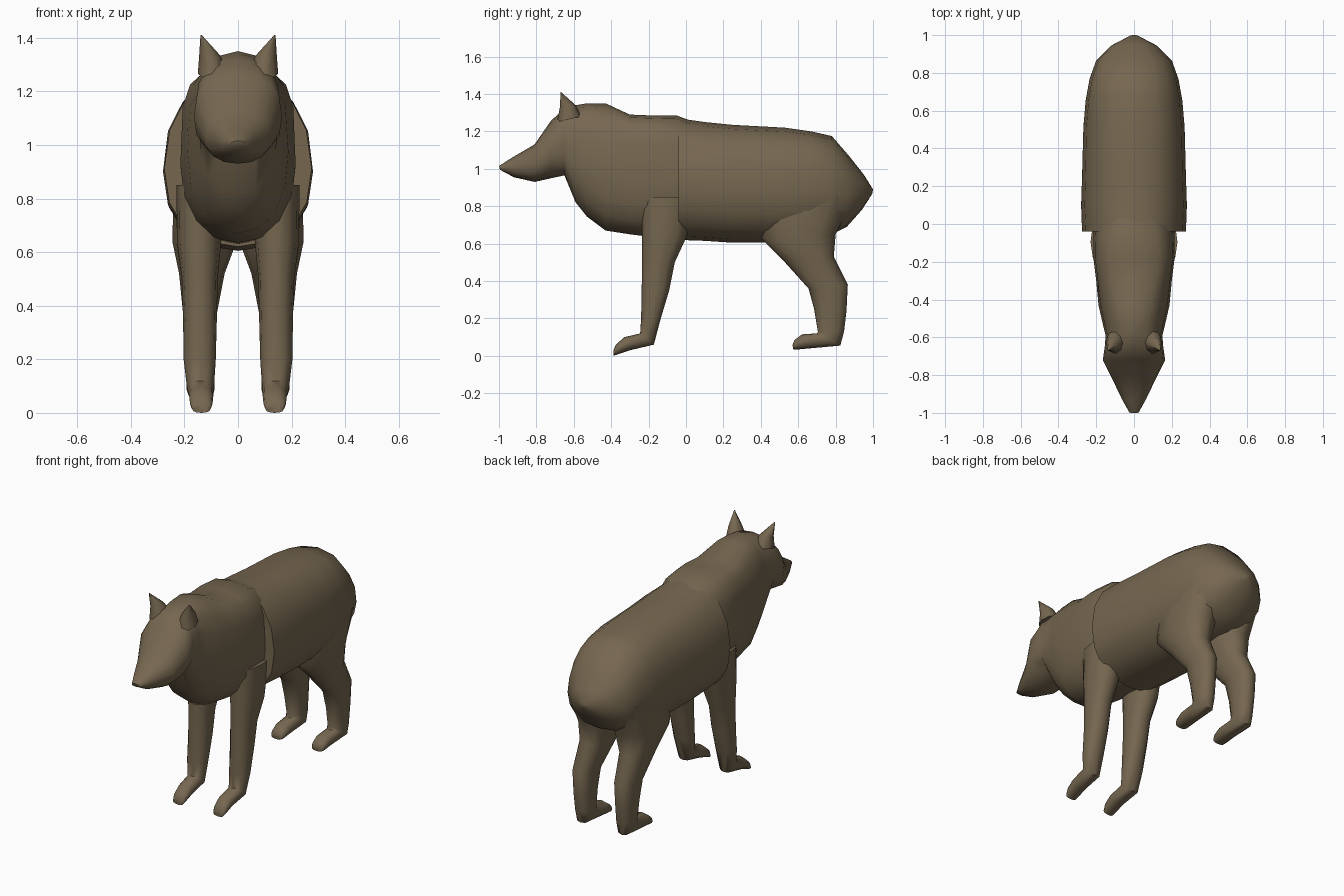
import bpy, bmesh, math

fur = bpy.data.materials.new("brown fur")
fur.diffuse_color = (0.18, 0.135, 0.08, 1)


def power(v, e):
    return math.copysign(abs(v) ** (2 / e), v)


def loft(name, rings, sides=16, mirror=False, low_e=2.3, angle=60):
    """Loft rings given as side-view edge points a and b plus width data:
    (ya, za, yb, zb, x_centre, half_width, widest_fraction, roundness)"""
    bm = bmesh.new()
    loops = []
    for ya, za, yb, zb, xc, hw, w, e in rings:
        loop = []
        for i in range(sides):
            t = 2 * math.pi * i / sides
            c, s = math.cos(t), math.sin(t)
            ex = e if c > 0 else low_e
            c, s = power(c, ex), power(s, ex)
            f = w - c * (w if c > 0 else 1 - w)
            loop.append(bm.verts.new((xc + hw * s, ya + (yb - ya) * f, za + (zb - za) * f)))
        loops.append(loop)
    for p, q in zip(loops, loops[1:]):
        for i in range(sides):
            j = (i + 1) % sides
            bm.faces.new((p[i], p[j], q[j], q[i]))
    bm.faces.new(loops[0])
    bm.faces.new(loops[-1])
    bmesh.ops.recalc_face_normals(bm, faces=bm.faces)
    me = bpy.data.meshes.new(name)
    bm.to_mesh(me)
    bm.free()
    me.materials.append(fur)
    ob = bpy.data.objects.new(name, me)
    bpy.context.collection.objects.link(ob)
    bpy.ops.object.select_all(action='DESELECT')
    ob.select_set(True)
    bpy.context.view_layer.objects.active = ob
    bpy.ops.object.shade_smooth_by_angle(angle=math.radians(angle))
    if mirror:
        ob.modifiers.new("mirror", 'MIRROR')
    return ob


# Head, neck, chest and shoulders
loft("head_and_chest", [
    (-1.00, 1.015, -0.995, 0.995, 0, 0.025, .5, 2),
    (-0.93, 1.06, -0.92, 0.955, 0, 0.065, .5, 2),
    (-0.81, 1.13, -0.81, 0.93, 0, 0.12, .5, 2.2),
    (-0.72, 1.26, -0.72, 0.95, 0, 0.165, .5, 2.4),
    (-0.65, 1.32, -0.65, 0.965, 0, 0.155, .5, 2.8),
    (-0.59, 1.34, -0.59, 0.82, 0, 0.15, .5, 2.6),
    (-0.53, 1.35, -0.53, 0.745, 0, 0.165, .5, 2.5),
    (-0.43, 1.35, -0.43, 0.67, 0, 0.188, .55, 2.5),
    (-0.30, 1.29, -0.30, 0.65, 0, 0.20, .55, 3.5),
    (-0.18, 1.285, -0.18, 0.635, 0, 0.215, .55, 3.8),
    (-0.05, 1.285, -0.05, 0.63, 0, 0.215, .55, 3.2),
    (0.10, 1.23, 0.10, 0.65, 0, 0.20, .55, 2.3),
])

# Barrel and rump
loft("rear_body", [
    (-0.04, 1.27, -0.04, 0.62, 0, 0.275, .55, 2.1),
    (0.10, 1.25, 0.10, 0.615, 0, 0.28, .55, 2.3),
    (0.25, 1.235, 0.25, 0.605, 0, 0.275, .55, 2.4),
    (0.53, 1.22, 0.50, 0.605, 0, 0.268, .55, 2.5),
    (0.67, 1.20, 0.64, 0.62, 0, 0.256, .55, 2.5),
    (0.78, 1.175, 0.76, 0.64, 0, 0.235, .55, 2.4),
    (0.875, 1.065, 0.86, 0.69, 0, 0.20, .55, 2.3),
    (0.95, 0.97, 0.94, 0.78, 0, 0.12, .5, 2.1),
    (1.00, 0.89, 0.995, 0.865, 0, 0.02, .5, 2),
])

# Pointed ears
loft("ears", [
    (-0.69, 1.25, -0.56, 1.28, 0.095, 0.055, .5, 2),
    (-0.675, 1.325, -0.59, 1.34, 0.105, 0.04, .5, 2),
    (-0.67, 1.41, -0.665, 1.408, 0.137, 0.003, .5, 2),
], sides=8, mirror=True, low_e=2)

# Front legs with paws
loft("front_legs", [
    (-0.24, 0.85, 0.05, 0.85, 0.14, 0.09, .5, 2.2),
    (-0.235, 0.64, 0.00, 0.63, 0.145, 0.082, .5, 2.2),
    (-0.235, 0.50, -0.06, 0.50, 0.143, 0.067, .5, 2.2),
    (-0.237, 0.35, -0.09, 0.35, 0.142, 0.063, .5, 2.2),
    (-0.24, 0.20, -0.135, 0.20, 0.143, 0.06, .5, 2.2),
    (-0.245, 0.12, -0.172, 0.06, 0.140, 0.05, .5, 2.2),
    (-0.33, 0.10, -0.30, 0.03, 0.137, 0.045, .5, 2.2),
    (-0.375, 0.06, -0.365, 0.008, 0.137, 0.042, .5, 2.4),
    (-0.388, 0.03, -0.388, 0.0, 0.137, 0.034, .5, 2.4),
], sides=12, mirror=True)

# Hind legs with thighs, hocks and paws
loft("hind_legs", [
    (0.40, 0.85, 0.90, 0.85, 0.13, 0.11, .5, 2.2),
    (0.40, 0.63, 0.80, 0.65, 0.125, 0.12, .5, 2.2),
    (0.52, 0.51, 0.79, 0.53, 0.135, 0.085, .5, 2.2),
    (0.655, 0.36, 0.865, 0.38, 0.142, 0.063, .5, 2.2),
    (0.685, 0.25, 0.858, 0.24, 0.142, 0.056, .5, 2.2),
    (0.705, 0.13, 0.845, 0.13, 0.14, 0.052, .5, 2.2),
    (0.70, 0.12, 0.825, 0.055, 0.14, 0.052, .5, 2.2),
    (0.62, 0.115, 0.66, 0.04, 0.138, 0.048, .5, 2.2),
    (0.58, 0.085, 0.585, 0.033, 0.138, 0.042, .5, 2.4),
    (0.57, 0.06, 0.572, 0.036, 0.138, 0.034, .5, 2.4),
], sides=12, mirror=True)
